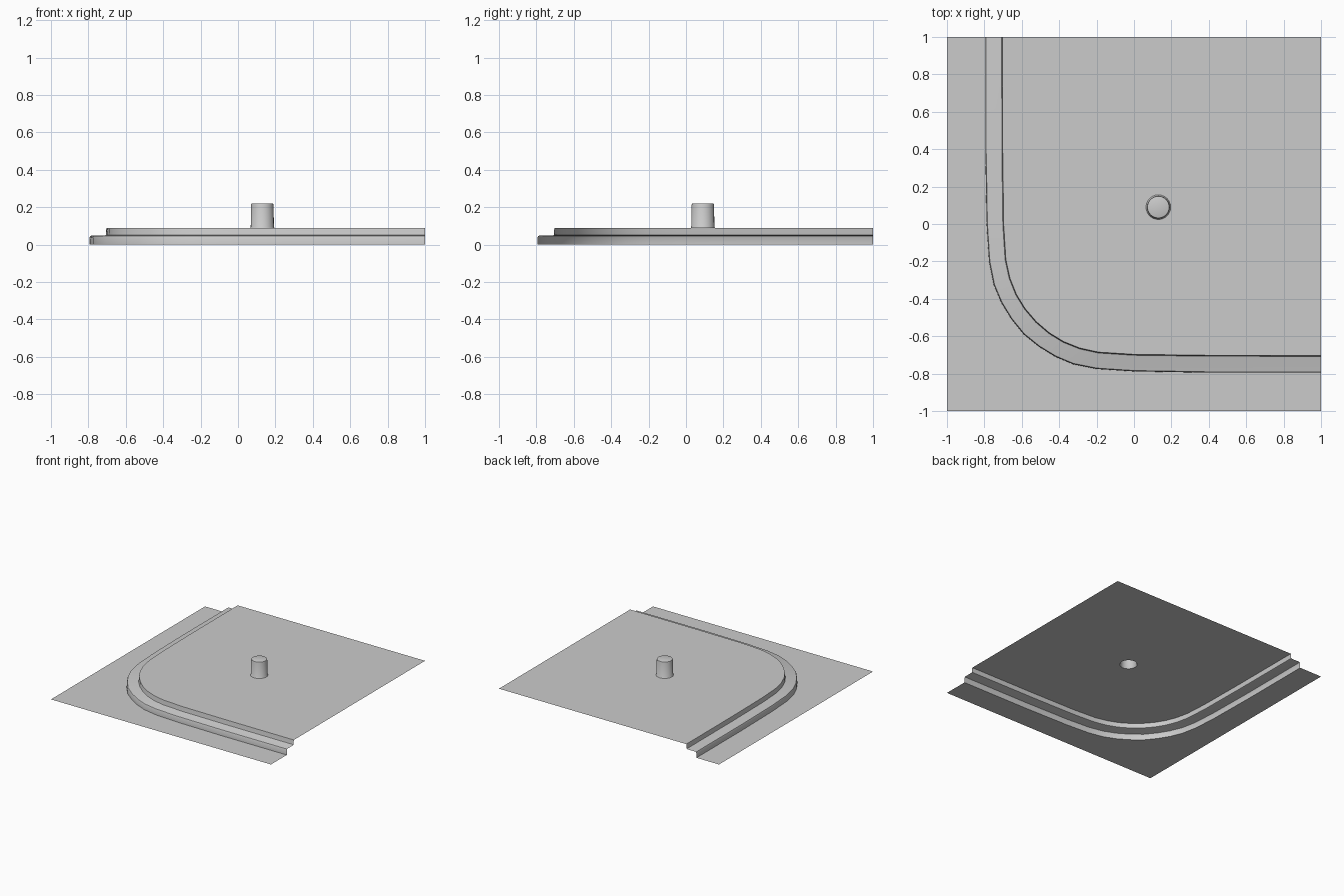
import bpy, bmesh, math

if "Cube" in bpy.data.objects:
    bpy.data.objects.remove(bpy.data.objects["Cube"])

# half of each step outline in plan; mirrored across the x = y diagonal
OUTER = [(-.795, 1), (-.795, .4), (-.788, 0), (-.775, -.2), (-.75, -.325),
         (-.71, -.42), (-.656, -.508), (-.59, -.59)]
INNER = [(-.703, 1), (-.702, .4), (-.697, 0), (-.685, -.19), (-.663, -.29),
         (-.628, -.377), (-.582, -.452), (-.522, -.522)]
TREAD, TOP = .048, .088
PEG = (.13, .09)
PEG_R = .066
SIDES = 24


def full(half):
    return half + [(y, x) for x, y in reversed(half[:-1])]


outer, inner = full(OUTER), full(INNER)


def finish(bm, name, smooth=True):
    bm.normal_update()
    me = bpy.data.meshes.new(name)
    bm.to_mesh(me)
    bm.free()
    ob = bpy.data.objects.new(name, me)
    bpy.context.collection.objects.link(ob)
    if smooth:
        bpy.context.view_layer.objects.active = ob
        ob.select_set(True)
        bpy.ops.object.shade_smooth_by_angle(angle=math.radians(35))
        ob.select_set(False)
    return ob


def loft(bm, rows, closed=False):
    rows = [[bm.verts.new(p) for p in r] for r in rows]
    n = len(rows[0])
    for a, b in zip(rows, rows[1:]):
        for i in range(n if closed else n - 1):
            j = (i + 1) % n
            bm.faces.new((a[i], a[j], b[j], b[i]))
    return rows


def path_row(t, z):
    return [(a[0] + (b[0] - a[0]) * t, a[1] + (b[1] - a[1]) * t, z)
            for a, b in zip(outer, inner)]


def ring(r, z):
    return [(PEG[0] + r * math.cos(2 * math.pi * i / SIDES),
             PEG[1] + r * math.sin(2 * math.pi * i / SIDES), z) for i in range(SIDES)]


def sheet(name, loops, z):
    # flat sheet from outline loops, later loops cut holes
    bm = bmesh.new()
    for pts in loops:
        vs = [bm.verts.new((p[0], p[1], z)) for p in pts]
        for i in range(len(vs)):
            bm.edges.new((vs[i - 1], vs[i]))
    bmesh.ops.triangle_fill(bm, edges=bm.edges[:], use_beauty=True, normal=(0, 0, 1))
    bm.normal_update()
    bmesh.ops.reverse_faces(bm, faces=[f for f in bm.faces if f.normal.z < 0])
    finish(bm, name, False)


# ground sheet around the steps
sheet("ground_sheet", [outer + [(1, -1), (-1, -1), (-1, 1)]], 0)

# stepped border: two risers and the tread between them
bm = bmesh.new()
loft(bm, [path_row(t, z) for t, z in
          [(0, 0), (.01, .038), (.05, .046), (.1, TREAD), (.88, TREAD),
           (.95, .051), (.97, .058), (.98, .08), (1, TOP)]])
finish(bm, "stepped_border")

# upper platform, open under the peg
sheet("platform", [inner + [(1, 1)], ring(PEG_R, 0)], TOP)

# hollow peg with a flared foot and softened rim
bm = bmesh.new()
rows = loft(bm, [ring(r, z) for r, z in
                 [(PEG_R, TOP), (.062, .094), (.06, .212), (.058, .219), (.053, .221)]], True)
bm.faces.new(rows[-1])
finish(bm, "peg")
